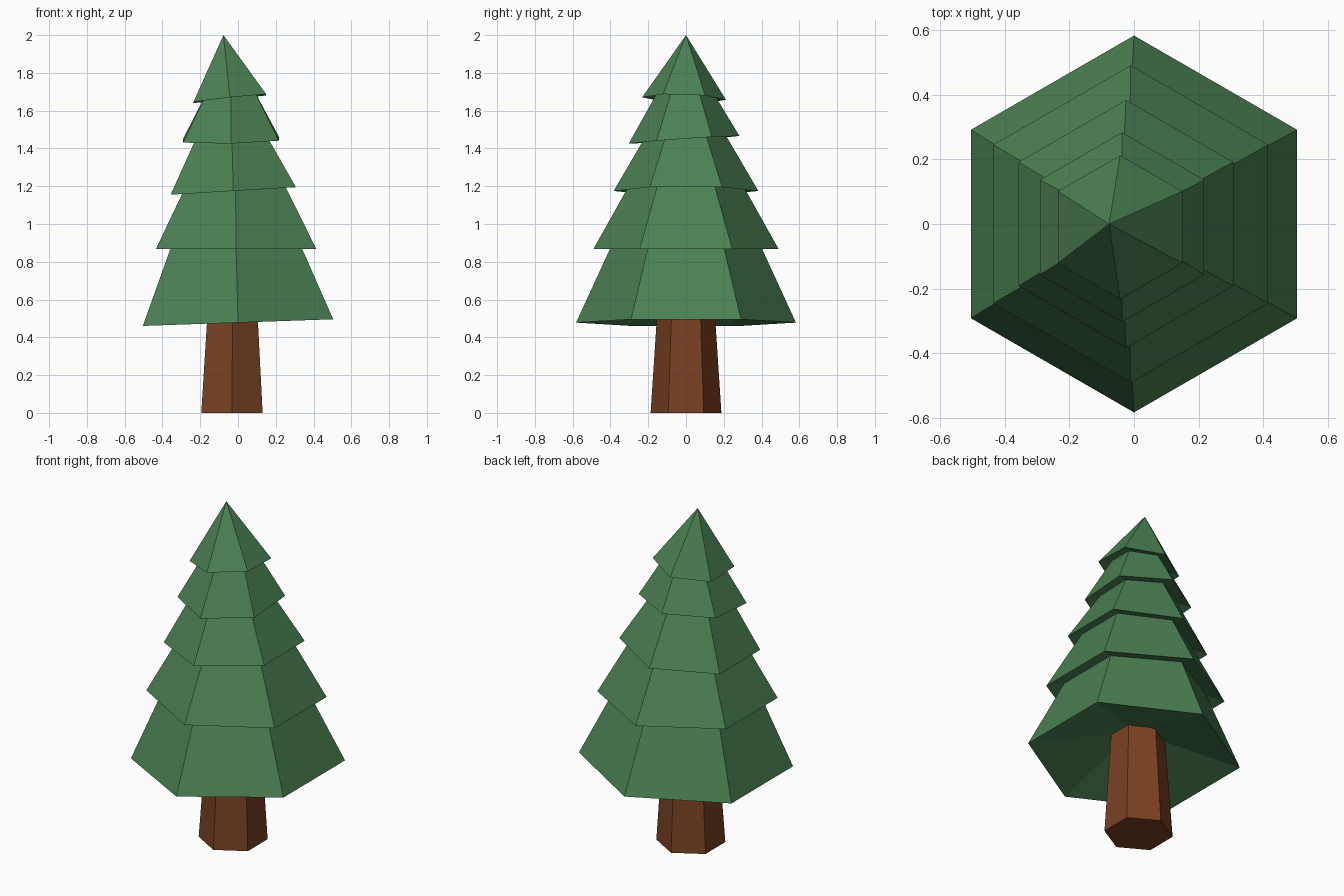
import bpy, bmesh
from math import sin, cos, radians

if "Cube" in bpy.data.objects:
    bpy.data.objects.remove(bpy.data.objects["Cube"])

SIDES = 6


def material(name, color):
    mat = bpy.data.materials.new(name)
    mat.diffuse_color = (*color, 1)
    mat.use_nodes = True
    mat.node_tree.nodes["Principled BSDF"].inputs["Base Color"].default_value = mat.diffuse_color
    return mat


GREEN = material("foliage_green", (0.07, 0.22, 0.085))
BROWN = material("bark_brown", (0.19, 0.053, 0.016))


def ring(bm, center, radius, tilt=(0, 0)):
    """Hexagon of vertices, corners on the y axis, sloped in x and y."""
    cx, cy, cz = center
    verts = []
    for i in range(SIDES):
        a = radians(30 + 60 * i)
        dx, dy = radius * cos(a), radius * sin(a)
        verts.append(bm.verts.new((cx + dx, cy + dy, cz + tilt[0] * dx + tilt[1] * dy)))
    return verts


def fan(bm, verts, tip):
    v = bm.verts.new(tip)
    for i in range(SIDES):
        bm.faces.new((verts[i], verts[(i + 1) % SIDES], v))


def bridge(bm, low, high):
    for i in range(SIDES):
        j = (i + 1) % SIDES
        bm.faces.new((low[i], low[j], high[j], high[i]))


def finish(bm, name, mat):
    bmesh.ops.recalc_face_normals(bm, faces=bm.faces)
    mesh = bpy.data.meshes.new(name)
    bm.to_mesh(mesh)
    bm.free()
    mesh.materials.append(mat)
    bpy.context.collection.objects.link(bpy.data.objects.new(name, mesh))


def tier(name, base, radius, tilt, top, top_radius):
    """Tilted hexagonal skirt with a hollowed underside."""
    bm = bmesh.new()
    rim = ring(bm, base, radius, tilt)
    fan(bm, rim, (base[0], base[1], base[2] + 0.26 * radius))
    if top_radius == 0:
        fan(bm, rim, top)
    else:
        # run the slope a little further, up inside the tier above
        k = 1.15
        end = [b + (t - b) * k for b, t in zip(base, top)]
        upper = ring(bm, end, radius + (top_radius - radius) * k)
        bridge(bm, rim, upper)
        bm.faces.new(upper)
    finish(bm, name, GREEN)


# Trunk
bm = bmesh.new()
low = ring(bm, (-0.032, 0, 0), 0.1875)
high = ring(bm, (-0.028, 0, 0.72), 0.14)
bridge(bm, low, high)
bm.faces.new(low)
bm.faces.new(high)
finish(bm, "trunk", BROWN)

# Foliage tiers, bottom to top: base, radius, tilt, top, top radius
TIERS = [
    ((0, 0, 0.478), 0.582, (0.035, 0), (-0.01, 0, 0.87), 0.402),
    ((-0.01, 0, 0.868), 0.49, (0, 0), (-0.013, 0, 1.175), 0.318),
    ((-0.025, 0, 1.175), 0.383, (0.06, 0), (-0.032, 0, 1.44), 0.228),
    ((-0.037, -0.01, 1.446), 0.293, (0.02, 0.069), (-0.037, -0.005, 1.665), 0.166),
    ((-0.043, -0.01, 1.664), 0.222, (0.105, -0.03), (-0.077, 0, 2.0), 0),
]
for n, spec in enumerate(TIERS, 1):
    tier(f"foliage_tier_{n}", *spec)
